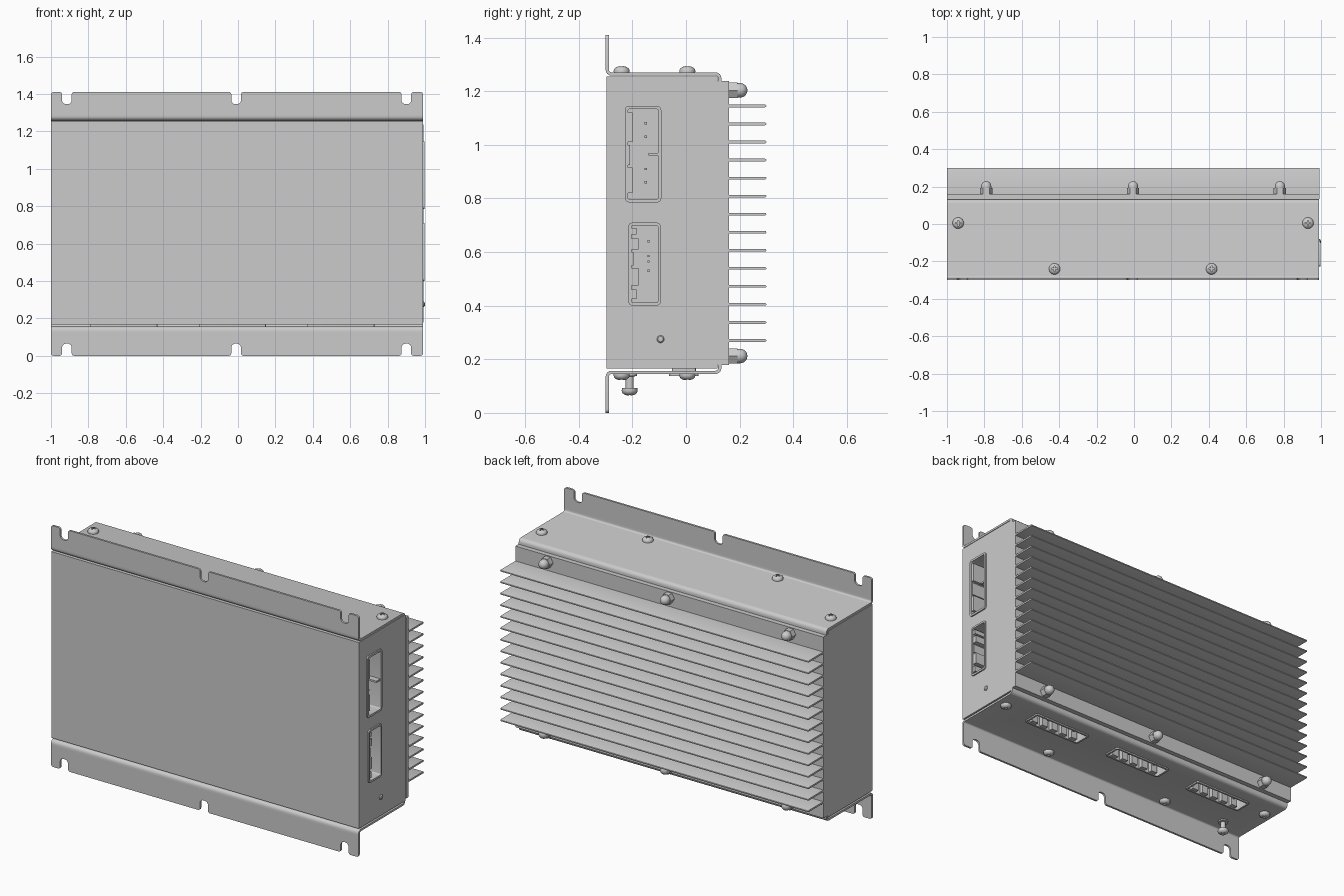
import bpy, bmesh, math
from mathutils import Vector

if "Cube" in bpy.data.objects:
    bpy.data.objects.remove(bpy.data.objects["Cube"])

XL, XR = -1.0, 0.99          # ends of the case
ZSUM = 1.415                 # z mirror sum for upper / lower parts


def put(axis, u, v, d):
    return {'x': (d, u, v), 'y': (u, d, v), 'z': (u, v, d)}[axis]


def to_mesh(name, bm):
    bmesh.ops.remove_doubles(bm, verts=bm.verts, dist=1e-5)
    bmesh.ops.recalc_face_normals(bm, faces=bm.faces)
    me = bpy.data.meshes.new(name)
    bm.to_mesh(me)
    bm.free()
    return smooth(me)


def smooth(me):
    me.polygons.foreach_set('use_smooth', [True] * len(me.polygons))
    me.set_sharp_from_angle(angle=0.6)
    return me


def place(name, me, loc=(0, 0, 0), rot=(0, 0, 0)):
    ob = bpy.data.objects.new(name, me)
    ob.location, ob.rotation_euler = loc, rot
    bpy.context.collection.objects.link(ob)
    return ob


def fillet(pts, n=4):
    """Round the corners of a closed outline of (u, v, radius)."""
    out = []
    for i, (u, v, r) in enumerate(pts):
        p = Vector((u, v))
        if r == 0:
            out.append(p)
            continue
        a = (Vector(pts[i - 1][:2]) - p).normalized() * r
        b = (Vector(pts[(i + 1) % len(pts)][:2]) - p).normalized() * r
        c = p + a + b
        for k in range(n + 1):
            t = k / n * math.pi / 2
            out.append(c - b * math.cos(t) - a * math.sin(t))
    return out


def rrect(u0, u1, v0, v1, r=0.0):
    return fillet([(u0, v0, r), (u1, v0, r), (u1, v1, r), (u0, v1, r)])


def prism(name, pts, d0, d1, axis):
    bm = bmesh.new()
    a, b = ([bm.verts.new(put(axis, p[0], p[1], d)) for p in pts] for d in (d0, d1))
    bm.faces.new(a)
    bm.faces.new(b)
    for i in range(len(a)):
        bm.faces.new((a[i - 1], a[i], b[i], b[i - 1]))
    return place(name, to_mesh(name, bm))


def lathe(name, prof, n=24):
    bm = bmesh.new()
    rings = [[bm.verts.new((r * math.cos(k * math.tau / n), r * math.sin(k * math.tau / n), z))
              for k in range(n)] for r, z in prof]
    for a, b in zip(rings, rings[1:]):
        for k in range(n):
            bm.faces.new((a[k - 1], a[k], b[k], b[k - 1]))
    bmesh.ops.dissolve_degenerate(bm, dist=1e-6, edges=bm.edges)
    return to_mesh(name, bm)


def cut(ob, cutters):
    for c in cutters:
        m = ob.modifiers.new('cut', 'BOOLEAN')
        m.operation, m.solver, m.object = 'DIFFERENCE', 'EXACT', c
    dg = bpy.context.evaluated_depsgraph_get()
    me = bpy.data.meshes.new_from_object(ob.evaluated_get(dg))
    ob.modifiers.clear()
    ob.data = smooth(me)


# Case body
S = ZSUM
body = prism('case_body', [(-.297, .166), (.118, .166), (.118, .178), (.155, .178), (.155, S - .178),
                           (.118, S - .178), (.118, S - .16), (-.297, S - .16)], XL, XR, 'x')

# Heatsink with fins, one comb profile
comb = [(.135, .178), (.16, .178)]
for i in range(14):
    z, h = .27 + i * .0673, .005
    comb += [(.16, z - h), (.295, z - h), (.2985, z - h * .7), (.3, z),
             (.2985, z + h * .7), (.295, z + h), (.16, z + h)]
comb += [(.16, S - .178), (.135, S - .178)]
prism('heatsink', comb, XL - .0, XR + .002, 'x')

# Upper and lower bent brackets with slotted mounting flanges
bend = [(-.3, 1.29, 0), (-.3, 1.258, .022), (.12, 1.258, .01), (.12, 1.235, 0), (.132, 1.235, 0),
        (.132, 1.27, .022), (-.288, 1.27, .01), (-.288, 1.29, 0)]
flange = [(XL, .125, 0), (XL, 0, .014)]
for c in (-.915, -.01, .9):
    flange += [(c - .026, 0, .012), (c - .026, .065, .022), (c + .026, .065, .022), (c + .026, 0, .012)]
flange += [(XR, 0, .014), (XR, .125, 0)]
fl = fillet(flange)
bp = fillet(bend)
prism('upper_bracket', bp, XL, XR, 'x')
lower = prism('lower_bracket', [(y, S - z) for y, z in bp], XL, XR, 'x')
prism('lower_flange', fl, -.3, -.288, 'y')
prism('upper_flange', [(x, (1.41 if z < .1 else S) - z) for x, z in fl], -.3, -.288, 'y')

# Connector sockets: rim, recessed cup, key ribs and pins
cutters = []


def socket(name, axis, rect, rim, surf, rimw, floor, ribs, pins):
    u0, u1, v0, v1 = rect
    w = rimw
    outer = rrect(u0, u1, v0, v1, .016)
    inner = rrect(u0 + w, u1 - w, v0 + w, v1 - w, .006)
    bm = bmesh.new()
    loops = [[bm.verts.new(put(axis, p[0], p[1], d)) for p in pts]
             for pts, d in ((outer, surf), (outer, rim), (inner, rim), (inner, floor))]
    for a, b in zip(loops, loops[1:]):
        for i in range(len(a)):
            bm.faces.new((a[i - 1], a[i], b[i], b[i - 1]))
    bm.faces.new(loops[-1])
    place(name, to_mesh(name, bm))
    e = w - .003
    step = (floor - rim) * .02
    cutters.append(prism(name + '_cutter', rrect(u0 + e, u1 - e, v0 + e, v1 - e),
                         2 * rim - floor, floor + step, axis))
    for r in ribs:
        prism(name + '_rib', rrect(*r), rim + step * 2, floor, axis)
    for u, v in pins:
        prism(name + '_pin', rrect(u - .004, u + .004, v - .004, v + .004),
              floor, floor + (rim - floor) * .65, axis)


socket('side_socket_upper', 'x', (-.228, -.092, .785, 1.145), .998, .988, .012, .87,
       [(-.218, -.2, .82, .915), (-.218, -.2, 1.01, 1.12), (-.218, -.208, .925, 1.0),
        (-.14, -.102, .96, .97)],
       [(-.15, z) for z in (.86, .91, 1.03, 1.08)])
socket('side_socket_lower', 'x', (-.215, -.094, .4, .71), .998, .988, .011, .87,
       [(-.206, -.185, .425, .46), (-.206, -.178, .475, .54), (-.206, -.195, .55, .6),
        (-.206, -.178, .61, .65), (-.206, -.185, .665, .69)],
       [(-.14, z) for z in (.53, .565, .585, .64)])
for i, cx in enumerate((.55, -.03, -.61)):
    socket('bottom_socket_%d' % (i + 1), 'z', (cx - .19, cx + .19, -.063, .047), .137, .147, .011, .25,
           [(cx + o - .02, cx + o + .02, -.053, -.028) for o in (-.14, -.07, 0, .07, .14)] +
           [(cx + o - .006, cx + o + .006, .022, .037) for o in (-.09, .09)],
           [(cx + o, .0) for o in (-.12, -.06, 0, .06, .12)])
cut(body, cutters)
cut(lower, cutters[2:])
for c in cutters:
    bpy.data.objects.remove(c)

# Cross-head screws
master = place('screw_master', lathe('screw', [(0, -.004), (.029, -.004), (.03, .006), (.027, .014),
                                               (.019, .02), (.009, .023), (0, .0235)]))
cross = [prism('cross_cutter', rrect(-a, a, -b, b), .011, .05, 'z')
         for a, b in ((.015, .0035), (.0035, .015))]
cut(master, cross)
screw = master.data
for o in cross + [master]:
    bpy.data.objects.remove(o)
for x, y in ((-.94, .005), (.93, .005), (-.425, -.24), (.415, -.24)):
    place('top_screw', screw, (x, y, 1.27))
    place('bottom_screw', screw, (x, y, S - 1.27), (math.pi, 0, 0))

# Grounding post under the case
place('ground_post', lathe('ground_post', [(0, .15), (.028, .15), (.028, .138), (.015, .136),
                                           (.015, .085), (0, .085)]), (-.82, -.21, 0))
place('ground_post_head', screw, (-.82, -.21, .088), (math.pi, 0, 0))

# Acorn nuts on the heatsink edge
hexa = lathe('nut_hex', [(0, 0), (.033, 0), (.033, .033), (0, .033)], 6)
dome = lathe('nut_dome', [(.027, .03), (.027, .043)] +
             [(.027 * math.cos(t * math.pi / 12), .043 + .027 * math.sin(t * math.pi / 12))
              for t in range(1, 7)])
for x in (-.79, -.005, .78):
    for z in (1.203, S - 1.203):
        place('acorn_nut_hex', hexa, (x, .159, z), (-math.pi / 2, 0, 0))
        place('acorn_nut_dome', dome, (x, .159, z), (-math.pi / 2, 0, 0))

# Indicator lamp on the right side
place('indicator_lamp', lathe('lamp', [(.014, -.002), (.014, .003), (.01, .008), (0, .01)], 16),
      (XR, -.095, .275), (0, math.pi / 2, 0))
